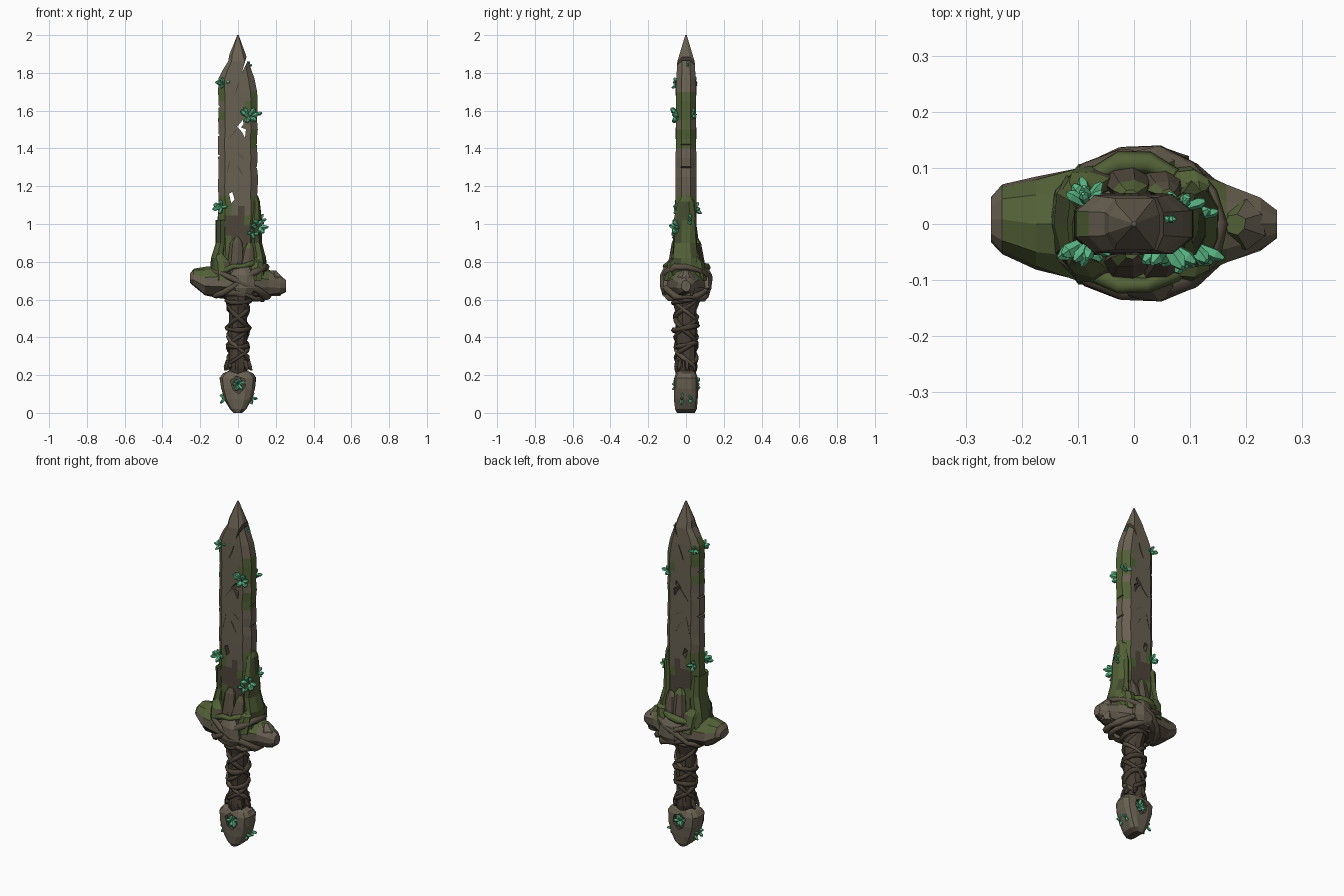
import bpy, bmesh, random
from math import sin, cos, pi, tau
from mathutils import Vector

random.seed(4)
cube = bpy.data.objects.get("Cube")
if cube:
    bpy.data.objects.remove(cube)


def material(name, *rgb):
    m = bpy.data.materials.new(name)
    m.diffuse_color = (*rgb, 1)
    m.use_nodes = True
    bsdf = m.node_tree.nodes["Principled BSDF"]
    bsdf.inputs["Base Color"].default_value = (*rgb, 1)
    bsdf.inputs["Roughness"].default_value = 0.9
    return m


STONE = material("weathered stone", .140, .118, .084)
SHADE = material("dark stone", .075, .060, .042)
BARK = material("dark bark", .060, .047, .033)
VINE = material("root brown", .098, .080, .055)
MOSS = material("moss", .086, .118, .038)
DEEP = material("deep moss", .055, .070, .028)
GEM = material("green crystal", .100, .450, .225)


def finish(name, bm, mats, rule=None):
    """Turn a bmesh into a flat shaded object, coloured by a face rule."""
    bmesh.ops.recalc_face_normals(bm, faces=bm.faces)
    bm.normal_update()
    if rule:
        for f in bm.faces:
            f.material_index = rule(f.calc_center_median(), f.normal)
    me = bpy.data.meshes.new(name)
    bm.to_mesh(me)
    bm.free()
    for m in mats:
        me.materials.append(m)
    ob = bpy.data.objects.new(name, me)
    bpy.context.collection.objects.link(ob)
    return ob


def skin(bm, rows):
    for a, b in zip(rows, rows[1:]):
        for i in range(len(a)):
            j = (i + 1) % len(a)
            bm.faces.new((a[i], a[j], b[j], b[i]))
    bm.faces.new(rows[0])
    bm.faces.new(rows[-1])


def prism(name, outline, y0, y1, mat):
    """Extrude an x-z outline between two depths."""
    bm = bmesh.new()
    skin(bm, [[bm.verts.new((x, y, z)) for x, z in outline] for y in (y0, y1)])
    return finish(name, bm, [mat])


def loft(name, rings, mats, rule=None, axis="Z", sides=8, power=1.0, rough=.06):
    """Skin rings of (x, y, z, half width, half depth) along an axis."""
    bm, rows = bmesh.new(), []
    for x, y, z, a, b in rings:
        row = []
        for i in range(sides):
            t = tau * (i + .5) / sides
            k = 1 + random.uniform(-rough, rough)
            u = a * k * abs(cos(t)) ** power * (1 if cos(t) > 0 else -1)
            v = b * k * abs(sin(t)) ** power * (1 if sin(t) > 0 else -1)
            p = (x + u, y + v, z) if axis == "Z" else (x, y + u, z + v)
            row.append(bm.verts.new(p))
        rows.append(row)
    skin(bm, rows)
    return finish(name, bm, mats, rule)


def carve(target, outline, y0, y1):
    """Cut an x-z outline out of the target; keep the target whole if the cut fails."""
    cutter = prism("cutter", outline, y0, y1, SHADE)
    cutter.hide_render = True
    whole = target.data.copy()
    mod = target.modifiers.new("cut", "BOOLEAN")
    mod.operation, mod.object, mod.solver = "DIFFERENCE", cutter, "EXACT"
    mod.material_mode = "TRANSFER"
    bpy.context.view_layer.objects.active = target
    bpy.ops.object.modifier_apply(modifier=mod.name)
    if len(target.data.polygons) < len(whole.polygons) * .8:
        target.data = whole
    bpy.data.objects.remove(cutter)


def root(name, points, thick, mat, closed=False):
    """Knobbly root swept along points, made into a mesh."""
    cu = bpy.data.curves.new(name, "CURVE")
    cu.dimensions = "3D"
    cu.bevel_depth, cu.bevel_resolution, cu.use_fill_caps = thick, 1, True
    sp = cu.splines.new("POLY")
    sp.points.add(len(points) - 1)
    for sp_pt, p in zip(sp.points, points):
        sp_pt.co = (*p, 1)
        sp_pt.radius = random.uniform(.75, 1.3)
    sp.use_cyclic_u = closed
    cu.materials.append(mat)
    ob = bpy.data.objects.new(name, cu)
    bpy.context.collection.objects.link(ob)
    bpy.ops.object.select_all(action="DESELECT")
    ob.select_set(True)
    bpy.context.view_layer.objects.active = ob
    bpy.ops.object.convert(target="MESH")


def crystals(name, at, out, size, count=5):
    """Cluster of chunky five sided shards fanning around a direction."""
    bm = bmesh.new()
    for n in range(count):
        a = tau * n / count + random.uniform(-.3, .3)
        spread = Vector((cos(a), random.uniform(-.3, .3), sin(a))) * random.uniform(.5, .9)
        d = (Vector(out).normalized() * .7 + spread).normalized()
        s1 = d.orthogonal().normalized()
        s2 = d.cross(s1)
        base = Vector(at) + spread * size * .35
        length, r = size * random.uniform(.6, 1), size * random.uniform(.24, .34)
        rows = []
        for h, w in ((-.3, .75), (.65, 1), (1, .35)):
            rows.append([bm.verts.new(base + d * h * length + r * w * (
                s1 * cos(tau * i / 5) + s2 * sin(tau * i / 5))) for i in range(5)])
        skin(bm, rows)
    finish(name, bm, [GEM])


# Blade: bevelled section with a worn outline (z, left, right, thickness)
outline = [(.68, -.10, .10, .055), (1.2, -.106, .104, .055), (1.7, -.106, .102, .053),
           (1.77, -.104, .088, .051), (1.86, -.055, .058, .046), (1.9, -.042, .04, .034),
           (2.0, -.004, .004, .004)]
section = [(-1, -.45), (-.66, -1), (-.33, -1), (0, -1), (.33, -1), (.66, -1), (1, -.45)]
section += [(x, -y) for x, y in reversed(section)]


def blade_colour(c, n):
    edge = abs(c.x) + .02 * sin(c.z * 31 + c.x * 20)
    if c.z < 1.16:
        if edge > .06 or c.z < .86:
            return 1
        return 2 if c.z < 1.06 + .04 * sin(c.x * 60) else 0
    if c.x < 0 and 1.55 < c.z < 1.8 and edge > .068:
        return 1
    return int(c.x > 0 and 1.42 < c.z < 1.72 and edge > .068)


bm, rows = bmesh.new(), []
for (z0, *p), (z1, *q) in zip(outline, outline[1:]):
    steps = max(1, round((z1 - z0) / .05))
    for k in range(steps):
        t = k / steps
        l, r, d = [a + (b - a) * t for a, b in zip(p, q)]
        l, r = l + random.uniform(-.003, .004), r + random.uniform(-.004, .003)
        rows.append([bm.verts.new(((l + r) / 2 + x * (r - l) / 2, y * d, z0 + (z1 - z0) * t))
                     for x, y in section])
rows.append([bm.verts.new((.004 * x, .004 * y, 2)) for x, y in section])
skin(bm, rows)
blade = finish("blade", bm, [STONE, MOSS, SHADE], blade_colour)

# Holes through the blade and chips in its edges
carve(blade, [(-.005, 1.515), (.025, 1.55), (.03, 1.53), (.017, 1.512), (.042, 1.5),
              (.037, 1.455), (.02, 1.488)], -.1, .1)
carve(blade, [(-.048, 1.16), (-.03, 1.17), (-.018, 1.13), (-.036, 1.11)], -.1, .1)
carve(blade, [(.1, 1.9), (.045, 1.885), (.02, 1.8), (.056, 1.872), (.1, 1.878)], -.1, .1)
for side, z in ((-1, 1.62), (-1, 1.36), (1, 1.3), (-1, 1.47), (1, 1.42)):
    carve(blade, [(side * .12, z + .02), (side * .094, z), (side * .12, z - .012)], -.1, .1)

# Thin dark cracks on both faces
for x, z, dx, dz in ((-.05, 1.45, .05, .06), (.03, 1.25, -.04, .07), (-.02, 1.68, .03, .08),
                     (.04, 1.34, -.05, .04), (-.06, 1.26, .02, .09)):
    crack = [(x, z), (x + dx * .5 + .004, z + dz * .5), (x + dx, z + dz),
             (x + dx * .5 - .003, z + dz * .5)]
    for s in (-1, 1):
        prism("blade_crack", crack, s * .048, s * .0556, SHADE)

# Mossy growth clinging to both edges at the foot of the blade
moss_rule = lambda c, n: int(sin(c.z * 37 + c.y * 40) > .55)
for name, s, top, reach in (("left_moss", 1, 1.15, .094), ("right_moss", -1, 1.04, .088)):
    loft(name, [(s * .112, 0, .72, .045, .085), (s * (reach + .015), 0, .82, .04, .075),
                (s * reach, 0, .9, .034, .064), (s * reach, 0, 1.02, .031, .06),
                (s * reach, 0, top - .03, .024, .045), (s * .095, 0, top, .012, .02)],
         [MOSS, DEEP], moss_rule, sides=9, rough=.13)

# Leaning blunt stone slabs around the blade foot, front and back
for s in (-1, 1):
    for x, h, w, lean in ((-.07, .85, .045, -.03), (-.015, .93, .045, .01),
                          (.04, .9, .042, .02), (.085, .84, .038, .03)):
        loft("foot_slab", [(x, s * .078, .7, w, .036), (x + lean * .5, s * .068, .8, w * .9, .028),
                           (x + lean * .8, s * .06, h - .03, w * .7, .018),
                           (x + lean, s * .052, h, w * .3, .01)],
             [VINE, MOSS], lambda c, n: int(n.z > .45 or abs(c.x) > .085), sides=7, rough=.14)

# Crossguard: rough boulder, blunt on the right and narrow on the left
guard = [(-.255, .712, .025, .04), (-.235, .718, .045, .062), (-.175, .695, .075, .084),
         (-.09, .695, .085, .105), (0, .69, .09, .118), (.09, .69, .088, .105),
         (.165, .685, .068, .072), (.225, .677, .05, .048), (.255, .672, .03, .025)]
loft("crossguard", [(x, .008 if x < -.2 else 0, z, ry, rz) for x, z, rz, ry in guard],
     [STONE, MOSS, SHADE], lambda c, n: 1 if n.z > .4 and -.235 < c.x < .17 else 2 if n.z < -.6 else 0,
     axis="X", sides=10, rough=.07)
for s in (-1, 1):
    loft("guard_boss", [(.02, s * .095, .615, .04, .025), (.03, s * .105, .66, .07, .034),
                        (.03, s * .105, .73, .065, .032), (.02, s * .095, .775, .035, .02)],
         [STONE, MOSS], lambda c, n: int(n.z > .6), sides=7, rough=.12)
loft("guard_lump", [(.19, .01, .62, .035, .03), (.2, 0, .66, .05, .045),
                    (.19, 0, .72, .045, .045), (.18, 0, .755, .02, .02)],
     [STONE, MOSS], lambda c, n: int(n.z > .3 and c.x < .19), sides=7, rough=.12)

# Roots looping over the guard
for name, cx, rx, ry, z, tilt, mat in (
        ("guard_root", .01, .14, .126, .695, .075, VINE), ("guard_root", .01, .15, .124, .69, -.07, VINE),
        ("guard_root", 0, .115, .112, .77, .015, MOSS), ("guard_root", .02, .11, .112, .625, -.02, VINE)):
    root(name, [(cx + rx * cos(a), ry * sin(a), z + tilt * cos(a) + random.uniform(-.012, .012))
                for a in (tau * i / 14 for i in range(14))], .017, mat, True)

# Grip with crossing root wraps, bands and a ragged lower hem
loft("grip", [(0, 0, z, r, r * 1.12) for z, r in ((.19, .045), (.24, .055), (.33, .047), (.42, .054),
     (.46, .05), (.54, .05), (.59, .062), (.64, .066))], [BARK], sides=10, rough=.06)
for turn, phase, mat in ((1.7, 0, BARK), (1.7, pi, BARK), (-1.4, 1, VINE), (-1.2, 4, BARK)):
    root("grip_wrap", [(.052 * cos(phase + turn * tau * t), .057 * sin(phase + turn * tau * t),
                        .24 + .36 * t) for t in (i / 20 for i in range(21))], .011, mat)
for z, r in ((.45, .057), (.36, .052), (.595, .063)):
    root("grip_band", [(r * cos(tau * i / 12), r * 1.1 * sin(tau * i / 12), z + .012 * sin(tau * i / 12))
                       for i in range(12)], .013, BARK, True)
for i in range(7):
    a = tau * i / 7 + .1
    loft("grip_hem", [(.048 * cos(a), .045 * sin(a), .28, .018, .014),
                      (.058 * cos(a), .05 * sin(a), .245, .02, .014),
                      (.072 * cos(a), .056 * sin(a), .225, .006, .005)], [BARK], sides=5)

# Pommel: slab-sided stone with a hollow in both faces
pommel = loft("pommel", [(0, 0, z, a, b) for z, a, b in (
    (0, .022, .048), (.02, .045, .058), (.07, .073, .064), (.13, .093, .066),
    (.185, .098, .064), (.21, .08, .054), (.222, .05, .04))],
    [STONE, SHADE], lambda c, n: int(n.z < -.6), sides=12, power=.6, rough=.035)
hollow = [(-.04, .17), (-.01, .195), (.035, .18), (.04, .14), (.005, .1), (-.025, .12)]
for s in (-1, 1):
    carve(pommel, hollow, s * .042, s * .1)
    crystals("pommel_crystals", (0, s * .044, .15), (0, s, .1), .04, 6)
    for y in (-.022, .022):
        crystals("pommel_edge_crystals", (s * .068, y, .078), (s, 0, -.2), .03, 3)

# Crystal clusters growing on the blade
for at, out, size, count in (
        ((-.08, -.042, 1.74), (-.2, -1, .4), .036, 4), ((.062, -.048, 1.57), (.3, -.9, .3), .052, 6),
        ((-.092, -.04, 1.09), (-.5, -.7, .1), .042, 5), ((.105, -.045, .985), (.4, -.7, .3), .05, 6),
        ((.075, -.055, .95), (.1, -1, .1), .034, 4), ((-.085, .042, 1.75), (-.3, 1, .2), .032, 4),
        ((.09, .035, 1.58), (.5, .7, .2), .032, 4), ((-.085, .05, 1.08), (-.3, 1, .2), .036, 4),
        ((.12, .015, 1.02), (1, .3, .2), .032, 4), ((.055, .01, 1.84), (1, 0, .4), .022, 3)):
    crystals("blade_crystals", at, out, size, count)
